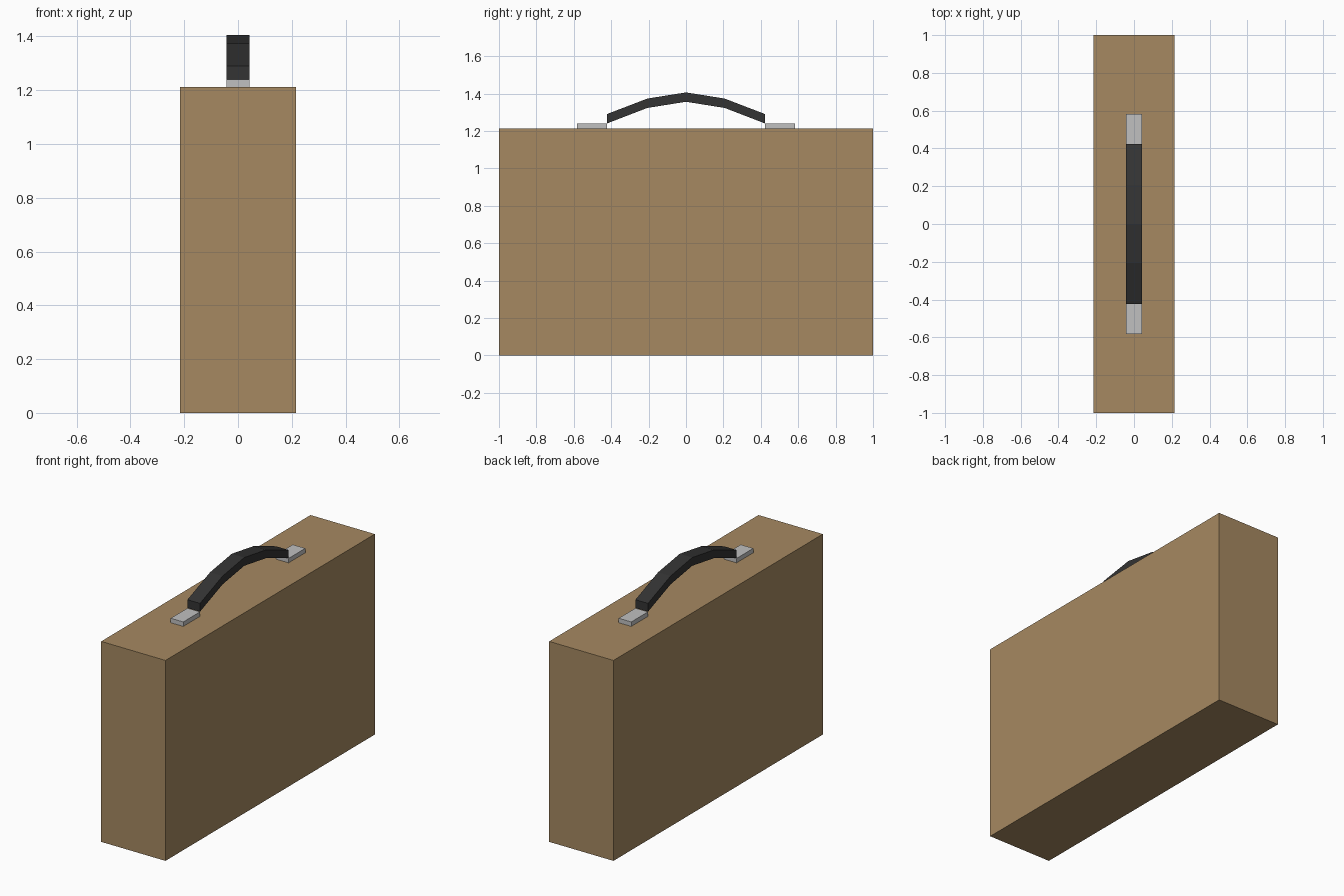
import bpy, bmesh

if "Cube" in bpy.data.objects:
    bpy.data.objects.remove(bpy.data.objects["Cube"])


def material(name, color):
    m = bpy.data.materials.new(name)
    m.diffuse_color = (*color, 1)
    m.use_nodes = True
    m.node_tree.nodes["Principled BSDF"].inputs["Base Color"].default_value = m.diffuse_color
    return m


TAN = material("tan leather", (0.38, 0.25, 0.12))
BLACK = material("black grip", (0.033, 0.033, 0.033))
STEEL = material("light metal", (0.53, 0.53, 0.53))


def extrude_profile(name, profile, half_width, mat):
    """Extrude a closed (y, z) profile symmetrically along x."""
    bm = bmesh.new()
    face = bm.faces.new([bm.verts.new((-half_width, y, z)) for y, z in profile])
    new = bmesh.ops.extrude_face_region(bm, geom=[face])["geom"]
    moved = [v for v in new if isinstance(v, bmesh.types.BMVert)]
    bmesh.ops.translate(bm, verts=moved, vec=(2 * half_width, 0, 0))
    bmesh.ops.recalc_face_normals(bm, faces=bm.faces)
    mesh = bpy.data.meshes.new(name)
    bm.to_mesh(mesh)
    bm.free()
    mesh.materials.append(mat)
    obj = bpy.data.objects.new(name, mesh)
    bpy.context.collection.objects.link(obj)
    return obj


def rect(y0, y1, z0, z1):
    return [(y0, z0), (y1, z0), (y1, z1), (y0, z1)]


# Case body
extrude_profile("case_body", rect(-1, 1, 0, 1.212), 0.215, TAN)

# Handle mounting plates
for side, y0, y1 in (("front", -0.583, -0.423), ("back", 0.423, 0.583)):
    extrude_profile(side + "_handle_plate", rect(y0, y1, 1.212, 1.239), 0.042, STEEL)

# Arched grip, four straight segments of constant thickness
arch = [(-0.423, 1.24), (-0.207, 1.323), (0, 1.356), (0.207, 1.323), (0.423, 1.24)]
top = [(y, z + 0.05) for y, z in reversed(arch)]
extrude_profile("handle_grip", arch + top, 0.042, BLACK)
